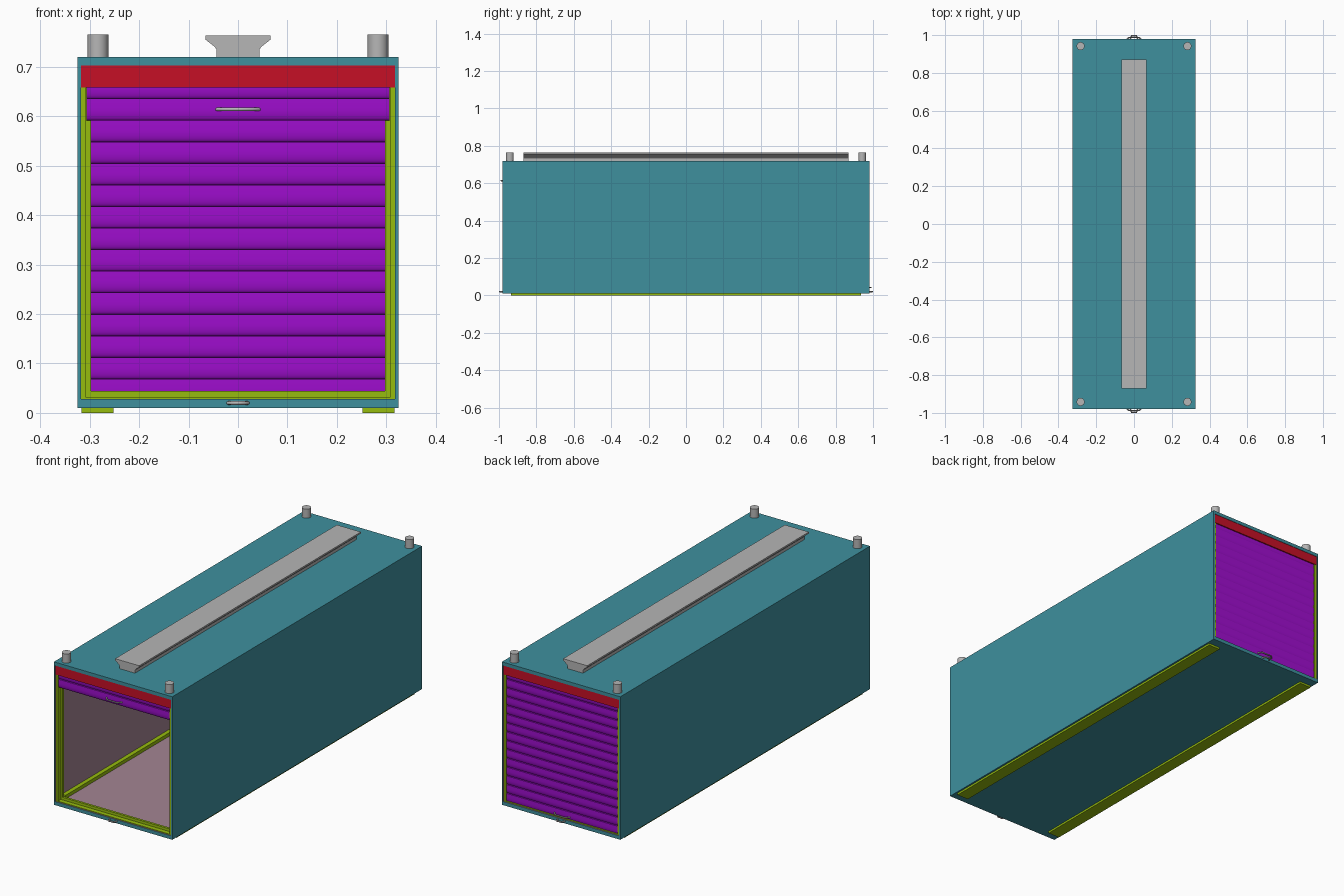
import bpy, bmesh, math

if "Cube" in bpy.data.objects:
    bpy.data.objects.remove(bpy.data.objects["Cube"])


def material(name, r, g, b):
    def linear(c):
        c /= 255
        return c / 12.92 if c <= 0.04045 else ((c + 0.055) / 1.055) ** 2.4
    rgba = (linear(r), linear(g), linear(b), 1)
    m = bpy.data.materials.new(name)
    m.use_nodes = True
    m.diffuse_color = rgba
    m.node_tree.nodes["Principled BSDF"].inputs["Base Color"].default_value = rgba
    return m


TEAL = material("teal paint", 62, 144, 158)
MAUVE = material("mauve lining", 164, 132, 147)
GREEN = material("lime frame", 150, 188, 14)
RED = material("red header", 198, 16, 38)
PURPLE = material("purple shutter", 160, 14, 208)
GREY = material("grey metal", 182, 182, 182)


def finish(name, bm, *mats):
    bmesh.ops.recalc_face_normals(bm, faces=bm.faces)
    mesh = bpy.data.meshes.new(name)
    bm.to_mesh(mesh)
    bm.free()
    for m in mats:
        mesh.materials.append(m)
    ob = bpy.data.objects.new(name, mesh)
    bpy.context.collection.objects.link(ob)
    return ob


def smooth(ob, degrees=35):
    bpy.ops.object.select_all(action="DESELECT")
    ob.select_set(True)
    bpy.context.view_layer.objects.active = ob
    bpy.ops.object.shade_smooth_by_angle(angle=math.radians(degrees))


def box(name, x, y, z, mat):
    """Box from (low, high) ranges on each axis."""
    bm = bmesh.new()
    bmesh.ops.create_cube(bm, size=1)
    for v in bm.verts:
        v.co = [(a + b) / 2 + c * abs(b - a) for (a, b), c in zip((x, y, z), v.co)]
    return finish(name, bm, mat)


def prism(name, outline, place, half, mat):
    """Extrude a 2D outline symmetrically; place maps (u, v, along) to xyz."""
    bm = bmesh.new()
    ends = [[bm.verts.new(place(u, v, w)) for u, v in outline] for w in (-half, half)]
    for ring in ends:
        bm.faces.new(ring)
    n = len(outline)
    for i in range(n):
        j = (i + 1) % n
        bm.faces.new((ends[0][i], ends[0][j], ends[1][j], ends[1][i]))
    return finish(name, bm, mat)


# Container shell: open rectangular tube, lined inside
def rect(bm, x, y, z0, z1):
    return [bm.verts.new(p) for p in ((-x, y, z0), (x, y, z0), (x, y, z1), (-x, y, z1))]


END = 0.98
bm = bmesh.new()
outer = [rect(bm, 0.325, s * END, 0.01, 0.72) for s in (-1, 1)]
inner = [rect(bm, 0.318, s * END, 0.028, 0.703) for s in (-1, 1)]
for i in range(4):
    j = (i + 1) % 4
    bm.faces.new((outer[0][i], outer[0][j], outer[1][j], outer[1][i]))
    lining = bm.faces.new((inner[0][i], inner[0][j], inner[1][j], inner[1][i]))
    lining.material_index = 1
    for e in (0, 1):
        bm.faces.new((outer[e][i], outer[e][j], inner[e][j], inner[e][i]))
finish("container_shell", bm, TEAL, MAUVE)

# Roller shutters: each slat is flat above and curls inward below
PITCH, TOP = 0.0436, 0.679


def shutter(name, side, slats):
    face = []
    for k in range(slats):
        top = TOP - k * PITCH
        face.append((0.009, top))
        for i in range(8):
            a = math.pi / 2 * i / 7
            face.append((0.001 + 0.008 * math.cos(a),
                         top - PITCH * (0.4 + 0.6 * math.sin(a))))
    outline = face + [(-d, z) for d, z in reversed(face)]
    ob = prism(name, outline, lambda d, z, x: (x, side * 0.963 + d, z), 0.306, PURPLE)
    smooth(ob)


shutter("front_shutter_raised", -1, 2)
shutter("back_shutter_closed", 1, 15)


# Pull handles: bent bar standing off the surface
def handle(name, side, half, y, reach, z, radius):
    curve = bpy.data.curves.new(name, "CURVE")
    curve.dimensions = "3D"
    curve.bevel_depth = radius
    curve.bevel_resolution = 2
    curve.use_fill_caps = True
    path = ((-half, 0), (-half * 0.65, reach), (half * 0.65, reach), (half, 0))
    spline = curve.splines.new("POLY")
    spline.points.add(len(path) - 1)
    for p, (x, d) in zip(spline.points, path):
        p.co = (x, side * (y + d), z, 1)
    curve.materials.append(GREY)
    ob = bpy.data.objects.new(name, curve)
    bpy.context.collection.objects.link(ob)


# End frames, headers and hardware, the same at both ends
for end, s, handle_z in (("front", -1, 0.614), ("back", 1, 0.043)):
    def depth(a, b):
        return tuple(sorted((s * a, s * b)))

    box(end + "_header", (-0.318, 0.318), depth(0.952, 0.978), (0.658, 0.703), RED)
    box(end + "_sill", (-0.318, 0.318), depth(0.94, 0.952), (0.028, 0.044), GREEN)
    box(end + "_sill_plate", (-0.318, 0.318), depth(0.952, 0.975), (0.028, 0.031), GREEN)
    for name, m in (("right", -1), ("left", 1)):
        def across(a, b):
            return tuple(sorted((m * a, m * b)))

        box(f"{end}_{name}_post", across(0.307, 0.318), depth(0.94, 0.976), (0.028, 0.66), GREEN)
        box(f"{end}_{name}_track", across(0.297, 0.307), depth(0.94, 0.952), (0.028, 0.66), GREEN)

        # Roof peg at each corner
        bm = bmesh.new()
        bmesh.ops.create_cone(bm, cap_ends=True, segments=24, radius1=0.021,
                              radius2=0.021, depth=0.046)
        bmesh.ops.translate(bm, verts=bm.verts, vec=(m * 0.283, s * 0.942, 0.742))
        smooth(finish(f"{end}_{name}_roof_peg", bm, GREY))
    handle(end + "_shutter_handle", s, 0.043, 0.97, 0.018, handle_z, 0.0035)
    handle(end + "_floor_latch", s, 0.02, 0.978, 0.018, 0.02, 0.004)

# Floor rails inside and skids underneath
for name, m in (("right", -1), ("left", 1)):
    box(name + "_floor_rail", sorted((m * 0.297, m * 0.318)), (-0.94, 0.94), (0.028, 0.045), GREEN)
    box(name + "_skid", sorted((m * 0.252, m * 0.316)), (-0.935, 0.935), (0, 0.011), GREEN)

# Roof rail with flared top
half_profile = [(0.043, 0.719), (0.043, 0.735), (0.048, 0.741), (0.066, 0.755), (0.066, 0.763)]
outline = half_profile + [(-x, z) for x, z in reversed(half_profile)]
prism("roof_rail", outline, lambda x, z, y: (x, y, z), 0.87, GREY)
